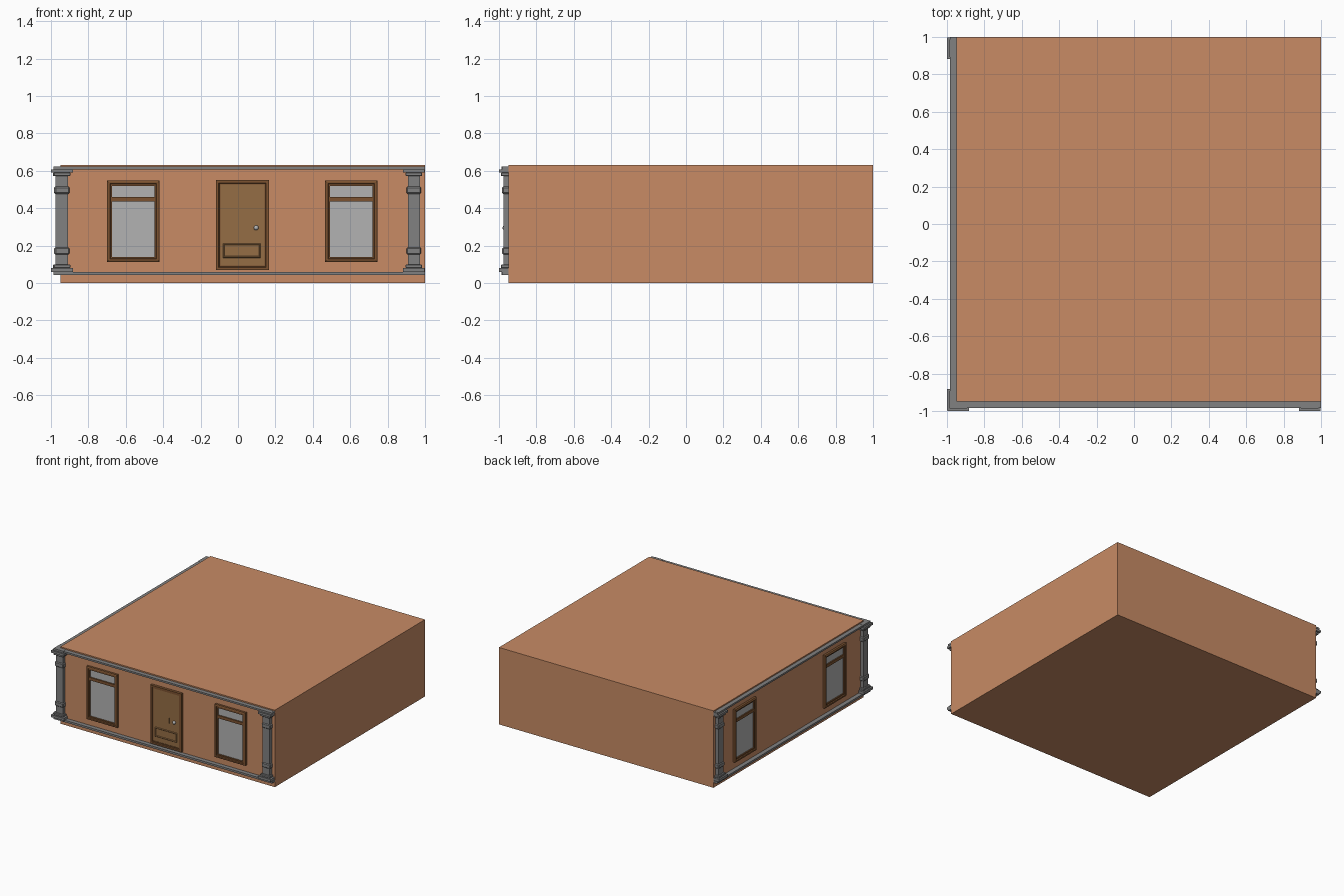
import bpy, bmesh

if "Cube" in bpy.data.objects:
    bpy.data.objects.remove(bpy.data.objects["Cube"])


def material(name, rgb):
    m = bpy.data.materials.new(name)
    m.diffuse_color = (*rgb, 1)
    m.use_nodes = True
    m.node_tree.nodes["Principled BSDF"].inputs["Base Color"].default_value = m.diffuse_color
    return m


WALL = material("wall_clay", (0.58, 0.26, 0.13))
WOOD = material("frame_wood", (0.20, 0.085, 0.03))
DOOR = material("door_wood", (0.30, 0.155, 0.06))
GLASS = material("glass", (0.45, 0.45, 0.45))
STONE = material("stone", (0.22, 0.22, 0.22))
FACE = -0.95  # plane of both decorated walls


def finish(name, bm, mat, left=False, bevel=0):
    # parts are drawn on the front wall; left=True swaps x and y
    if left:
        for v in bm.verts:
            v.co.x, v.co.y = v.co.y, v.co.x
    bmesh.ops.recalc_face_normals(bm, faces=bm.faces)
    me = bpy.data.meshes.new(name)
    bm.to_mesh(me)
    bm.free()
    me.materials.append(mat)
    ob = bpy.data.objects.new(name, me)
    bpy.context.collection.objects.link(ob)
    if bevel:
        mod = ob.modifiers.new("bevel", 'BEVEL')
        mod.width, mod.segments = bevel, 1
    return ob


def add_box(bm, x0, x1, y0, y1, z0, z1):
    for v in bmesh.ops.create_cube(bm, size=1)["verts"]:
        v.co = (x1 if v.co.x > 0 else x0, y1 if v.co.y > 0 else y0,
                z1 if v.co.z > 0 else z0)


def box(name, dims, mat, left=False, bevel=0):
    bm = bmesh.new()
    add_box(bm, *dims)
    return finish(name, bm, mat, left, bevel)


def ring(name, x0, x1, z0, z1, profile, mat, left=False):
    # mitred rectangular moulding; profile = (inset, depth) pairs
    bm = bmesh.new()
    loops = [[bm.verts.new(p) for p in ((x0 + i, y, z0 + i), (x1 - i, y, z0 + i),
                                        (x1 - i, y, z1 - i), (x0 + i, y, z1 - i))]
             for i, y in profile]
    for a, b in zip(loops, loops[1:] + loops[:1]):
        for k in range(4):
            n = (k + 1) % 4
            bm.faces.new((a[k], a[n], b[n], b[k]))
    return finish(name, bm, mat, left)


def window(tag, c, left):
    ring(tag + "_frame", c - 0.14, c + 0.14, 0.113, 0.547,
         [(0, FACE), (0, -0.968), (0.007, -0.972), (0.015, -0.972), (0.018, -0.964),
          (0.027, -0.964), (0.027, FACE)], WOOD, left)
    box(tag + "_crossbar", (c - 0.114, c + 0.114, -0.964, FACE, 0.436, 0.46), WOOD, left)
    box(tag + "_glass", (c - 0.114, c + 0.114, -0.954, -0.948, 0.139, 0.521), GLASS, left)


def pillar(tag, c, left):
    # (half width, front depth, z0, z1) of each stacked block
    blocks = [("foot", 0.046, -0.986, 0.043, 0.062), ("plinth", 0.0575, -1.0, 0.060, 0.080),
              ("base_step", 0.044, -0.99, 0.080, 0.098), ("shaft", 0.032, -0.976, 0.09, 0.58),
              ("low_collar", 0.039, -0.983, 0.153, 0.190),
              ("high_collar", 0.039, -0.983, 0.477, 0.515),
              ("cap_step", 0.044, -0.99, 0.572, 0.590),
              ("cap", 0.0575, -1.0, 0.590, 0.608), ("cap_top", 0.046, -0.987, 0.606, 0.623)]
    for part, w, d, z0, z1 in blocks:
        box(f"{tag}_{part}", (c - w, c + w, d, FACE + 0.01, z0, z1), STONE, left,
            0.006 if "collar" in part else 0.003 if "step" in part else 0)


# main block
box("building_body", (FACE, 1, FACE, 1, 0, 0.632), WALL)

# windows, pillars and horizontal trims on the two decorated walls
for left in (False, True):
    side = "left" if left else "front"
    for i, c in enumerate((-0.56, 0.605)):
        window(f"{side}_window_{i + 1}", c, left)
    for i, c in enumerate((-0.94, 0.94)):
        pillar(f"{side}_pillar_{i + 1}", c, left)
    box(side + "_top_trim", (-0.985, 1, -0.985, FACE + 0.005, 0.608, 0.622), STONE, left)
    box(side + "_bottom_trim", (-0.985, 1, -0.985, FACE + 0.005, 0.043, 0.059), STONE, left)

# door
ring("door_frame", -0.117, 0.165, 0.07, 0.55,
     [(0, FACE), (0, -0.972), (0.014, -0.972), (0.017, -0.966), (0.024, -0.966),
      (0.024, FACE)], WOOD)
box("door_leaf", (-0.094, 0.142, -0.962, FACE, 0.078, 0.542), DOOR)
ring("door_lower_panel", -0.082, 0.122, 0.133, 0.213,
     [(0, -0.961), (0.006, -0.967), (0.012, -0.961)], DOOR)

# small triangular door mouldings
for i, (x0, x1, z0, z1) in enumerate(((0.07, 0.13, 0.39, 0.477), (-0.01, 0.05, 0.275, 0.32))):
    bm = bmesh.new()
    f = bm.faces.new([bm.verts.new((x, -0.961, z)) for x, z in ((x0, z0), (x1, z0), (x1, z1))])
    out = bmesh.ops.extrude_face_region(bm, geom=[f])["geom"]
    for v in out:
        if isinstance(v, bmesh.types.BMVert):
            v.co.y -= 0.005
    finish(f"door_moulding_{i + 1}", bm, DOOR)

# door knob
bm = bmesh.new()
bmesh.ops.create_uvsphere(bm, u_segments=16, v_segments=10, radius=0.013)
bmesh.ops.translate(bm, verts=bm.verts, vec=(0.097, -0.968, 0.295))
for f in bm.faces:
    f.smooth = True
finish("door_knob", bm, GLASS)
